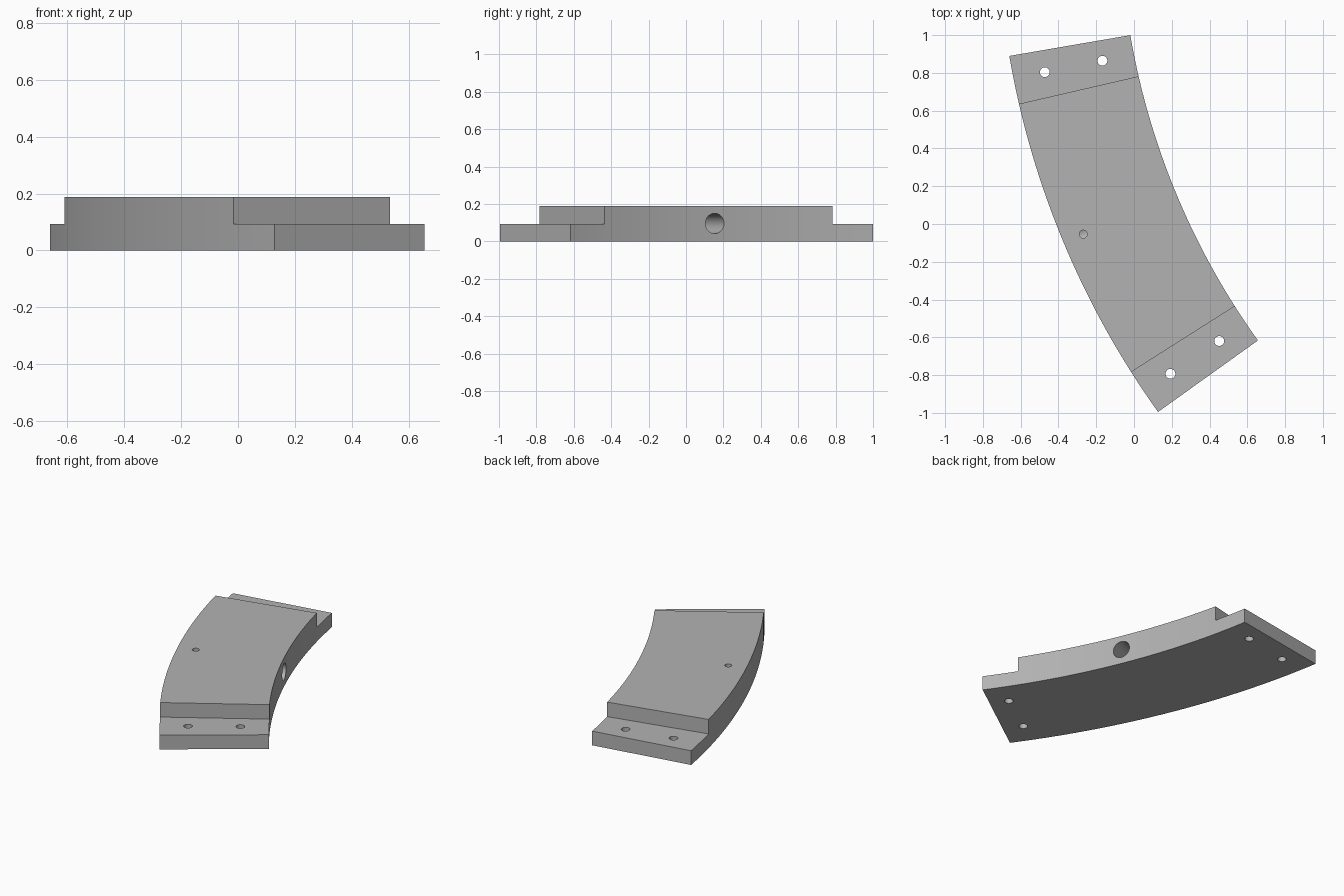
import bpy
import bmesh
from math import radians, sin, cos
from mathutils import Matrix, Vector

if "Cube" in bpy.data.objects:
    bpy.data.objects.remove(bpy.data.objects["Cube"], do_unlink=True)

# Arc layout: the centre of curvature lies far to the +x side
CENTRE = Vector((3.84, 1.663, 0))
R_IN, R_OUT = 3.916, 4.566
START, END = radians(9.75), radians(35.6)
STEP_A, STEP_B = radians(13.0), radians(32.4)
MID = (START + END) / 2
HEIGHT, LEDGE = 0.188, 0.093

gray = bpy.data.materials.new("plain gray")
gray.use_nodes = True
color = (0.45, 0.45, 0.45, 1)
gray.diffuse_color = color
gray.node_tree.nodes["Principled BSDF"].inputs["Base Color"].default_value = color


def polar(r, a, z=0):
    return CENTRE + Vector((-r * cos(a), -r * sin(a), z))


def finish(name, bm):
    bmesh.ops.recalc_face_normals(bm, faces=bm.faces)
    mesh = bpy.data.meshes.new(name)
    bm.to_mesh(mesh)
    bm.free()
    mesh.materials.append(gray)
    obj = bpy.data.objects.new(name, mesh)
    bpy.context.collection.objects.link(obj)
    return obj


def sector(name, r0, r1, a0, a1, z0, z1, steps):
    """Solid slice of a ring."""
    bm = bmesh.new()
    angles = [a0 + (a1 - a0) * i / steps for i in range(steps + 1)]
    outline = [polar(r0, a, z0) for a in angles]
    outline += [polar(r1, a, z0) for a in reversed(angles)]
    base = bm.faces.new([bm.verts.new(p) for p in outline])
    top = bmesh.ops.extrude_face_region(bm, geom=[base])["geom"]
    verts = [v for v in top if isinstance(v, bmesh.types.BMVert)]
    bmesh.ops.translate(bm, verts=verts, vec=(0, 0, z1 - z0))
    return finish(name, bm)


def rod(name, start, end, radius):
    """Round cutter between two points."""
    bm = bmesh.new()
    axis = end - start
    turn = axis.to_track_quat("Z", "Y").to_matrix().to_4x4()
    bmesh.ops.create_cone(bm, cap_ends=True, segments=32, radius1=radius,
                          radius2=radius, depth=axis.length,
                          matrix=Matrix.Translation((start + end) / 2) @ turn)
    return finish(name, bm)


# Curved body
body = sector("curved_segment", R_IN, R_OUT, START, END, 0, HEIGHT, 40)

# Lowered ledges at both ends
over = 0.1
cutters = [
    sector("ledge_cutter", R_IN - over, R_OUT + over, a0, a1, LEDGE, HEIGHT + over, 1)
    for a0, a1 in ((START - over, STEP_A), (STEP_B, END + over))
]

# Two bolt holes through each ledge
for angle in (radians(11.27), radians(33.96)):
    for r in (4.086, 4.397):
        cutters.append(rod("bolt_hole_cutter", polar(r, angle, -over),
                           polar(r, angle, HEIGHT + over), 0.026))

# Blind bore from the inner curve, met by a small hole from the top
cutters.append(rod("bore_cutter", polar(R_IN - over, MID, 0.096),
                   polar(4.48, MID, 0.096), 0.054))
cutters.append(rod("top_hole_cutter", polar(4.453, MID, 0.096),
                   polar(4.453, MID, HEIGHT + over), 0.021))

# Cut everything out of the body, then drop the cutters
bpy.context.view_layer.objects.active = body
body.select_set(True)
for cutter in cutters:
    mod = body.modifiers.new("cut", "BOOLEAN")
    mod.operation = "DIFFERENCE"
    mod.solver = "EXACT"
    mod.object = cutter
    bpy.ops.object.modifier_apply(modifier=mod.name)
    bpy.data.objects.remove(cutter, do_unlink=True)

bpy.ops.object.shade_smooth_by_angle(angle=radians(30))
